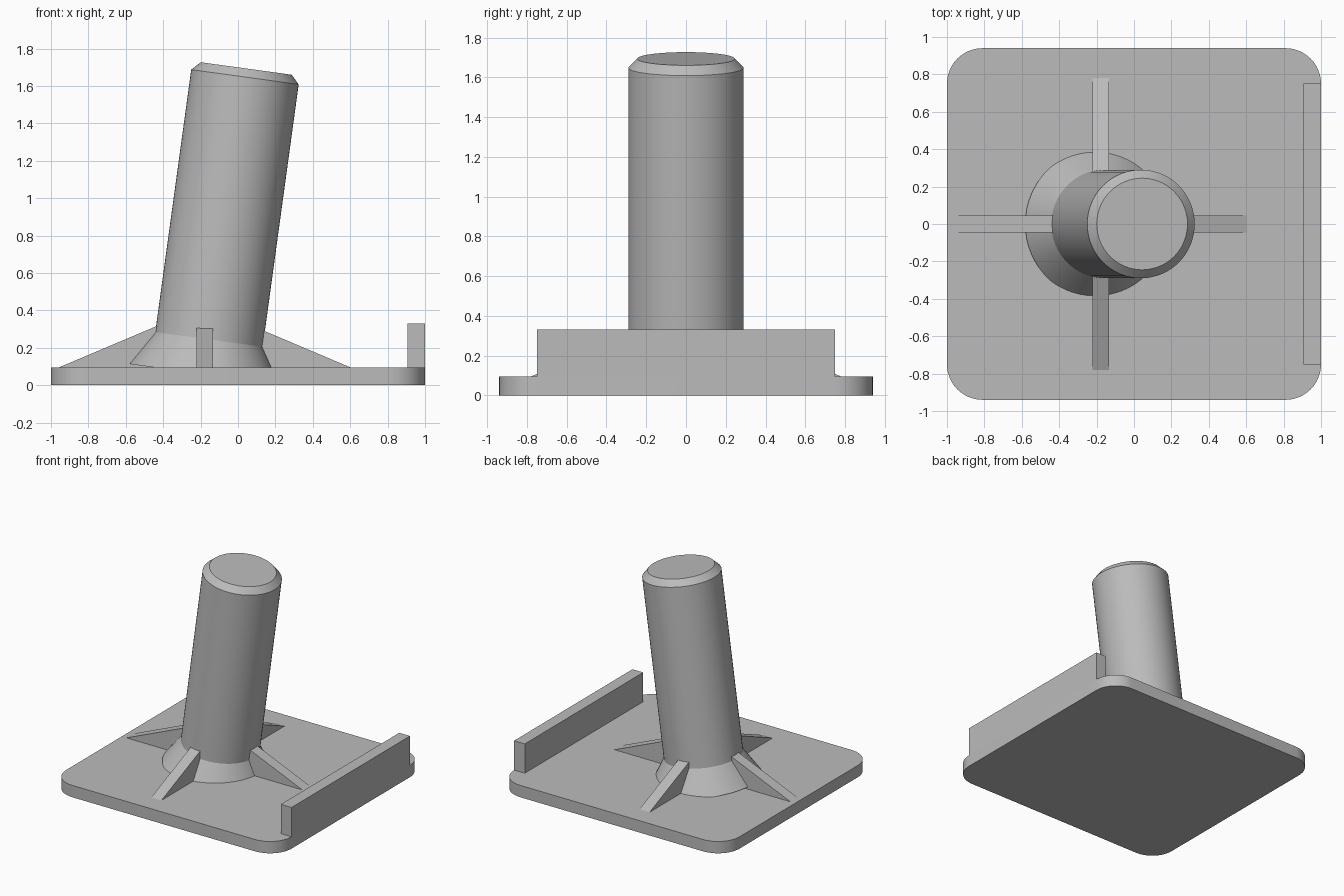
import bpy
import bmesh
from math import cos, sin, pi, radians
from mathutils import Matrix, Vector

default = bpy.data.objects.get("Cube")
if default:
    bpy.data.objects.remove(default, do_unlink=True)

grey = bpy.data.materials.new("plain grey")
grey.use_nodes = True
colour = (0.5, 0.5, 0.5, 1)
grey.diffuse_color = colour
grey.node_tree.nodes["Principled BSDF"].inputs["Base Color"].default_value = colour

PLATE_TOP = 0.095
POST_X = -0.178


def finish(name, bm, smooth=False):
    bmesh.ops.recalc_face_normals(bm, faces=bm.faces)
    mesh = bpy.data.meshes.new(name)
    bm.to_mesh(mesh)
    bm.free()
    mesh.materials.append(grey)
    obj = bpy.data.objects.new(name, mesh)
    bpy.context.collection.objects.link(obj)
    if smooth:
        bpy.ops.object.select_all(action="DESELECT")
        obj.select_set(True)
        bpy.context.view_layer.objects.active = obj
        bpy.ops.object.shade_smooth_by_angle(angle=radians(20))
    return obj


def prism(name, outline, depth, smooth=False):
    """Extrude a closed outline of 3D points along a vector."""
    bm = bmesh.new()
    face = bm.faces.new([bm.verts.new(p) for p in outline])
    extruded = bmesh.ops.extrude_face_region(bm, geom=[face])["geom"]
    top = [v for v in extruded if isinstance(v, bmesh.types.BMVert)]
    bmesh.ops.translate(bm, verts=top, vec=depth)
    return finish(name, bm, smooth)


# Base plate with rounded corners
half_x, half_y, radius, steps = 1.0, 0.94, 0.19, 12
outline = []
for quarter, (sx, sy) in enumerate([(1, 1), (-1, 1), (-1, -1), (1, -1)]):
    for i in range(steps + 1):
        a = (quarter + i / steps) * pi / 2
        outline.append((sx * (half_x - radius) + radius * cos(a),
                        sy * (half_y - radius) + radius * sin(a), 0))
prism("base_plate", outline, Vector((0, 0, PLATE_TOP)), smooth=True)

# Upright lip flush with the plate's left edge
lip = [(0.905, -0.75, PLATE_TOP), (1, -0.75, PLATE_TOP),
       (1, 0.75, PLATE_TOP), (0.905, 0.75, PLATE_TOP)]
prism("edge_lip", lip, Vector((0, 0, 0.235)))

# Leaning post: flared foot, straight shaft, chamfered top
profile = [(0, -0.188), (0.405, -0.188), (0.29, 0), (0.29, 1.416), (0.245, 1.462), (0, 1.462)]
bm = bmesh.new()
verts = [bm.verts.new((r, 0, h)) for r, h in profile]
edges = [bm.edges.new(pair) for pair in zip(verts, verts[1:])]
bmesh.ops.spin(bm, geom=verts + edges, cent=(0, 0, 0), axis=(0, 0, 1),
               angle=2 * pi, steps=64, use_merge=True)
bmesh.ops.remove_doubles(bm, verts=bm.verts, dist=0.0001)
bm.transform(Matrix.Translation((-0.155, 0, 0.245)) @ Matrix.Rotation(radians(7.8), 4, "Y"))
finish("leaning_post", bm, smooth=True)

# Four triangular ribs bracing the post
for i, side in enumerate(["left", "back", "right", "front"]):
    wedge = [(0, -0.045, PLATE_TOP), (0.78, -0.045, PLATE_TOP), (0, -0.045, 0.425)]
    rib = prism(side + "_rib", wedge, Vector((0, 0.09, 0)))
    rib.data.transform(Matrix.Translation((POST_X, 0, 0)) @ Matrix.Rotation(i * pi / 2, 4, "Z"))
